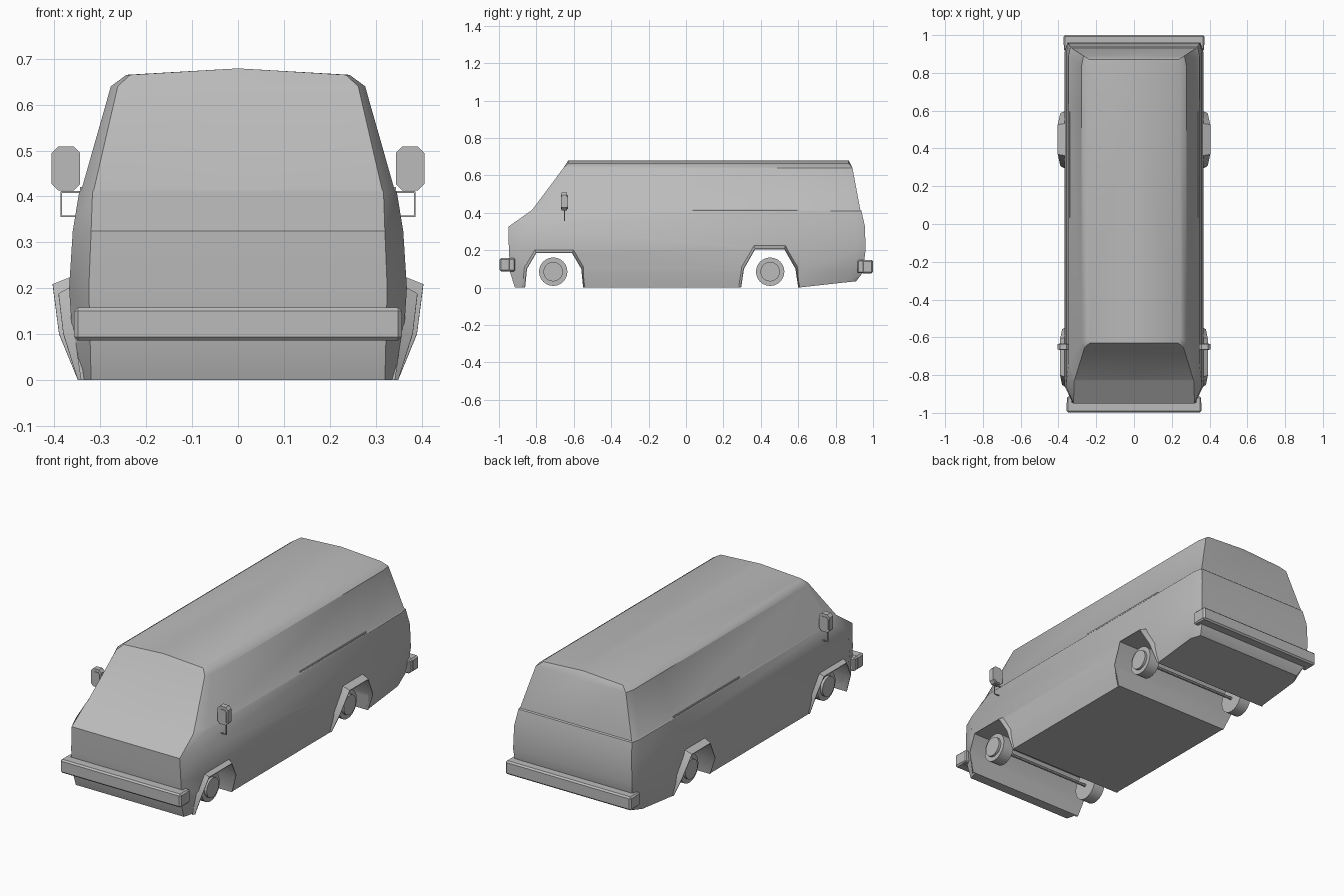
import bpy, bmesh, math
from mathutils import Matrix, Vector

cube = bpy.data.objects.get("Cube")
if cube:
    bpy.data.objects.remove(cube, do_unlink=True)

grey = bpy.data.materials.new("plain grey")
grey.use_nodes = True
grey.diffuse_color = (0.5, 0.5, 0.5, 1)
grey.node_tree.nodes["Principled BSDF"].inputs["Base Color"].default_value = (0.5, 0.5, 0.5, 1)


def finish(name, bm, angle=35, normals=True):
    if normals:
        bmesh.ops.recalc_face_normals(bm, faces=bm.faces)
    mesh = bpy.data.meshes.new(name)
    bm.to_mesh(mesh)
    bm.free()
    mesh.materials.append(grey)
    ob = bpy.data.objects.new(name, mesh)
    bpy.context.collection.objects.link(ob)
    smooth(ob, angle)
    return ob


def smooth(ob, angle):
    bpy.ops.object.select_all(action='DESELECT')
    ob.select_set(True)
    bpy.context.view_layer.objects.active = ob
    bpy.ops.object.shade_smooth_by_angle(angle=math.radians(angle))


def box(bm, size, centre, bevel=0.0, edges=None):
    part = bmesh.ops.create_cube(bm, size=1, matrix=Matrix.Translation(centre) @ Matrix.Diagonal((*size, 1)))
    if bevel:
        es = {e for v in part["verts"] for e in v.link_edges}
        if edges is not None:
            es = {e for e in es if abs((e.verts[0].co - e.verts[1].co)[edges]) > 1e-4}
        bmesh.ops.bevel(bm, geom=list(es), offset=bevel, segments=1, affect='EDGES')


def rod(bm, radius, x0, x1, y, z, sides=24):
    move = Matrix.Translation(((x0 + x1) / 2, y, z)) @ Matrix.Rotation(math.pi / 2, 4, 'Y')
    bmesh.ops.create_cone(bm, cap_ends=True, segments=sides, radius1=radius, radius2=radius,
                          depth=abs(x1 - x0), matrix=move)


# Body levels: height, front y, rear y, half width at front corner, side, rear corner
LEVELS = [
    (0.0, -.915, .91, .32, .345, .32),
    (.08, -.94, .945, .322, .36, .34),
    (.20, -.947, .96, .325, .368, .352),
    (.325, -.95, .957, .32, .36, .348),
    (.41, -.83, .938, .317, .346, .336),
    (.415, -.823, .932, .314, .341, .331),
    (.64, -.655, .89, .262, .277, .267),
    (.665, -.63, .87, .235, .243, .235),
]


def half_width(z):
    for a, b in zip(LEVELS, LEVELS[1:]):
        if z <= b[0]:
            return a[4] + (b[4] - a[4]) * (z - a[0]) / (b[0] - a[0])


# Body shell lofted through the levels
bm = bmesh.new()
rings = []
for z, yf, yr, wf, wm, wr in LEVELS:
    d = .09 if z < .5 else .03
    side = [(wf, yf), (wm, yf + d), (wm, .6), (wm, yr - .05), (wr, yr)]
    loop = [(0, yf)] + side + [(0, yr)] + [(-x, y) for x, y in reversed(side)]
    ring = []
    for x, y in loop:
        crown = .014 if z > .66 and x == 0 else 0
        ring.append(bm.verts.new((x, y, max(z + crown, .11 * (y - .6)))))
    rings.append(ring)
n = len(rings[0])
for a, b in zip(rings, rings[1:]):
    for i in range(n):
        j = (i + 1) % n
        bm.faces.new((a[i], a[j], b[j], b[i]))
top, low = rings[-1], rings[0]
bm.faces.new(top[:7])
bm.faces.new(top[6:] + top[:1])
bm.faces.new((low[0], low[1], low[2], low[10], low[11]))
for i in (2, 3):
    bm.faces.new((low[i], low[i + 1], low[n - i - 1], low[n - i]))
bm.faces.new((low[4], low[5], low[6], low[7], low[8]))
body = finish("body", bm)

# Wheel arches cut through the full width, with flared lips
ARCHES = {
    "front": (-.71, .02, [(-.86, 0), (-.85, .1), (-.80, .185), (-.61, .185), (-.56, .1), (-.55, 0)]),
    "rear": (.45, .032, [(.295, 0), (.31, .1), (.37, .205), (.525, .205), (.585, .1), (.6, 0)]),
}
for end, (axle_y, flare, arch) in ARCHES.items():
    bm = bmesh.new()
    outline = [(arch[0][0], -.1)] + arch + [(arch[-1][0], -.1)]
    face = bm.faces.new([bm.verts.new((-.6, y, z)) for y, z in outline])
    moved = bmesh.ops.extrude_face_region(bm, geom=[face])["geom"]
    bmesh.ops.translate(bm, vec=(1.2, 0, 0), verts=[v for v in moved if isinstance(v, bmesh.types.BMVert)])
    cutter = finish(end + "_arch_cutter", bm)
    cutter.hide_render = True
    mod = body.modifiers.new("arch", 'BOOLEAN')
    mod.operation, mod.solver, mod.object = 'DIFFERENCE', 'EXACT', cutter
    bpy.ops.object.select_all(action='DESELECT')
    body.select_set(True)
    bpy.context.view_layer.objects.active = body
    bpy.ops.object.modifier_apply(modifier=mod.name)
    bpy.data.objects.remove(cutter, do_unlink=True)

    for s, label in ((1, "left"), (-1, "right")):
        # Flare
        bm = bmesh.new()
        rows = []
        for y, z in arch:
            lip = half_width(z) + .004 + flare * min(1, z / .13)
            yo, zo = axle_y + (y - axle_y) * 1.1, z * 1.1
            rows.append([bm.verts.new(p) for p in (
                (s * (half_width(zo) - .004), yo, zo), (s * lip, axle_y + (y - axle_y) * 1.02, z * 1.02),
                (s * lip, y, z), (s * .3, y, z))])
        for a, b in zip(rows, rows[1:]):
            for k in range(3):
                bm.faces.new((a[k], a[k + 1], b[k + 1], b[k]))
        finish(f"{end}_{label}_flare", bm)

        # Wheel with raised rim
        bm = bmesh.new()
        rod(bm, .076, s * .27, s * .335, axle_y, .085)
        rod(bm, .052, s * .33, s * .348, axle_y, .085)
        finish(f"{end}_{label}_wheel", bm)

    # Axle
    bm = bmesh.new()
    rod(bm, .008, -.28, .28, axle_y, .085, 8)
    finish(end + "_axle", bm)

smooth(body, 35)

# Bumpers with ends wrapping round the corners
for name, y, s, w, z in (("front_bumper", -.967, -1, .357, .122), ("rear_bumper", .97, 1, .372, .112)):
    bm = bmesh.new()
    box(bm, (2 * w, .06, .072), (0, y, z), .008)
    for e in (1, -1):
        box(bm, (.03, .05, .07), (e * (w - .016), y - s * .028, z), .006)
    finish(name, bm, 30)

for s, label in ((1, "left"), (-1, "right")):
    # Door mirror head with inset glass
    bm = bmesh.new()
    box(bm, (.062, .03, .096), (s * .375, -.65, .461), .014, 1)
    box(bm, (.046, .036, .074), (s * .375, -.65, .457), .01, 1)
    finish(label + "_mirror", bm, 30)

    # Mirror bracket of bent wire
    bm = bmesh.new()
    for z in (.357, .41):
        box(bm, (.055, .005, .004), (s * .358, -.65, z))
    box(bm, (.004, .005, .056), (s * .385, -.65, .383))
    finish(label + "_mirror_bracket", bm)

    # Sliding door rail
    bm = bmesh.new()
    box(bm, (.012, .56, .008), (s * .338, .315, .417))
    finish(label + "_door_rail", bm)
